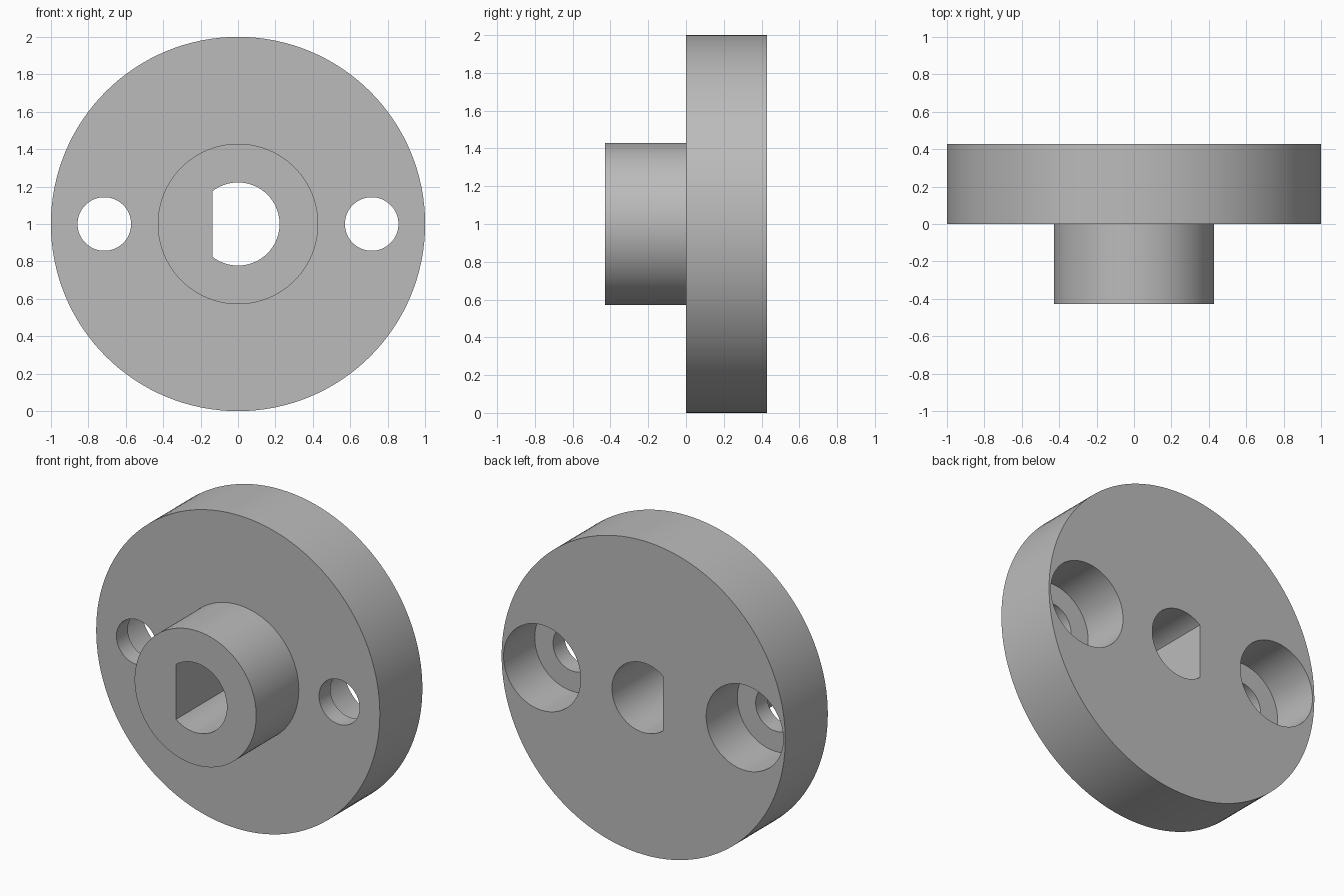
import bpy, bmesh, math

# Remove the default cube
cube = bpy.data.objects.get("Cube")
if cube:
    bpy.data.objects.remove(cube, do_unlink=True)

SEGMENTS = 128
CENTRE_Z = 1.0
THICK = 0.4286        # depth of the flange and of the hub
OVER = 0.1            # cutter overshoot

grey = bpy.data.materials.new("plain grey")
grey.use_nodes = True
colour = (0.5, 0.5, 0.5, 1)
grey.diffuse_color = colour
grey.node_tree.nodes["Principled BSDF"].inputs["Base Color"].default_value = colour


def circle(radius, x=0.0, flat=None):
    """Circle outline in the x-z plane, optionally trimmed at x = flat."""
    if flat is None:
        angles = [2 * math.pi * i / SEGMENTS for i in range(SEGMENTS)]
    else:
        end = math.acos(flat / radius)
        angles = [-end + 2 * end * i / SEGMENTS for i in range(SEGMENTS + 1)]
    return [(x + radius * math.cos(a), CENTRE_Z + radius * math.sin(a)) for a in angles]


def prism(name, outline, y0, y1):
    """Extrude an x-z outline from y0 to y1."""
    bm = bmesh.new()
    face = bm.faces.new([bm.verts.new((x, y0, z)) for x, z in outline])
    ext = bmesh.ops.extrude_face_region(bm, geom=[face])["geom"]
    moved = [v for v in ext if isinstance(v, bmesh.types.BMVert)]
    bmesh.ops.translate(bm, verts=moved, vec=(0, y1 - y0, 0))
    bmesh.ops.recalc_face_normals(bm, faces=bm.faces)
    mesh = bpy.data.meshes.new(name)
    bm.to_mesh(mesh)
    bm.free()
    mesh.materials.append(grey)
    obj = bpy.data.objects.new(name, mesh)
    bpy.context.collection.objects.link(obj)
    return obj


def combine(target, tool, operation):
    """Apply a boolean and discard the tool object."""
    tool.hide_render = True
    mod = target.modifiers.new(operation, "BOOLEAN")
    mod.operation = operation
    mod.solver = "EXACT"
    mod.object = tool
    bpy.context.view_layer.objects.active = target
    bpy.ops.object.modifier_apply(modifier=mod.name)
    bpy.data.objects.remove(tool, do_unlink=True)


# Round flange with a hub on its front
body = prism("flanged_hub", circle(1.0), 0, THICK)
combine(body, prism("hub", circle(THICK), -THICK, OVER), "UNION")

# D-shaped shaft bore through both
bore = prism("shaft_bore", circle(0.222, flat=-0.137), -THICK - OVER, THICK + OVER)
combine(body, bore, "DIFFERENCE")

# Screw holes, counterbored from the back
for side in (-1, 1):
    x = side * 0.7143
    combine(body, prism("screw_hole", circle(0.1429, x), -OVER, THICK + OVER), "DIFFERENCE")
    combine(body, prism("counterbore", circle(0.272, x), THICK - 0.314, THICK + OVER), "DIFFERENCE")

# Smooth round walls, crisp rims
bpy.ops.object.select_all(action="DESELECT")
body.select_set(True)
bpy.context.view_layer.objects.active = body
bpy.ops.object.shade_smooth_by_angle(angle=math.radians(30))
